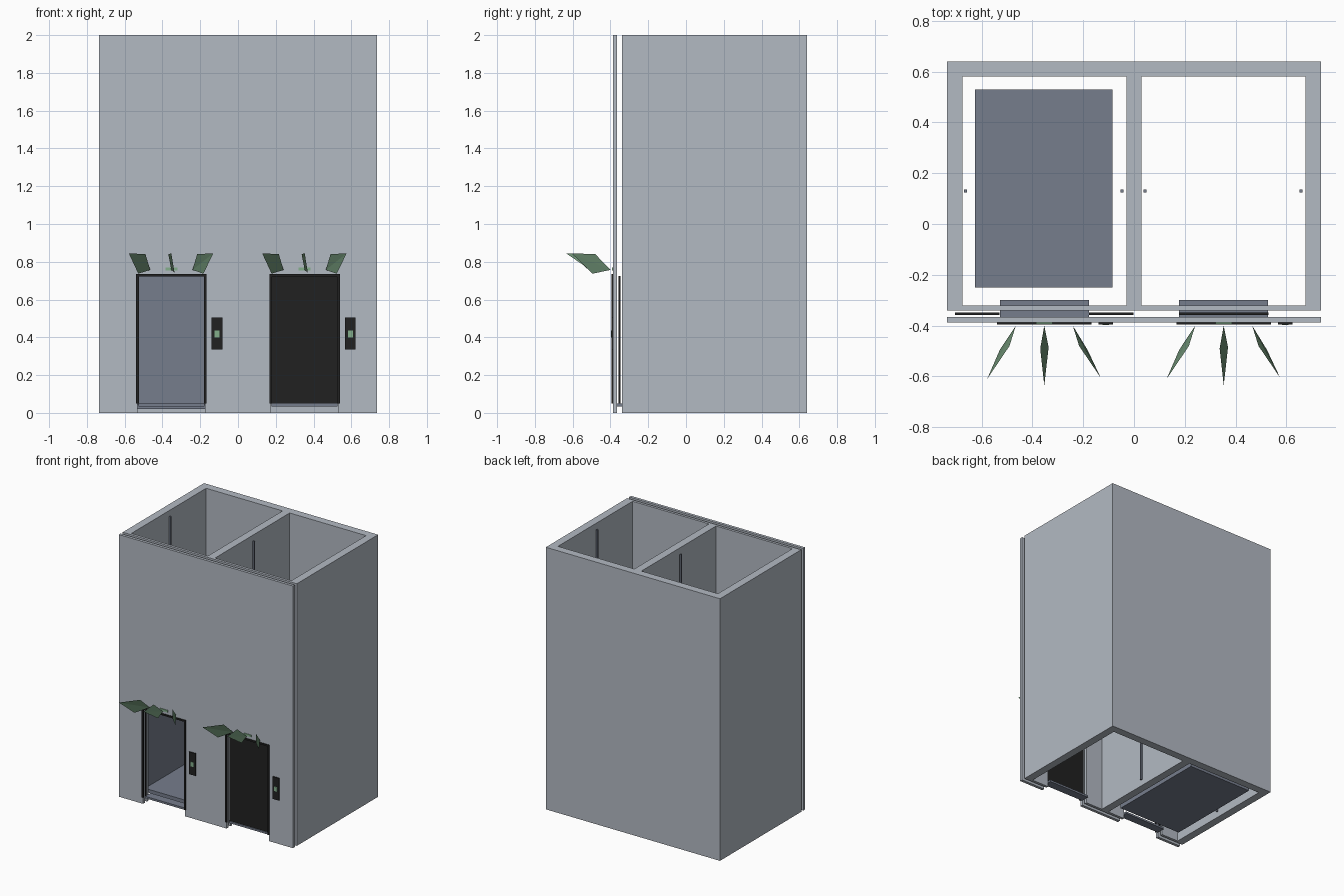
import bpy, bmesh
from mathutils import Vector

if "Cube" in bpy.data.objects:
    bpy.data.objects.remove(bpy.data.objects["Cube"])


def material(name, rgb):
    m = bpy.data.materials.new(name)
    m.diffuse_color = (*rgb, 1)
    m.use_nodes = True
    m.node_tree.nodes["Principled BSDF"].inputs["Base Color"].default_value = m.diffuse_color
    return m


CONCRETE = material("pale_grey", (0.45, 0.49, 0.545))
CABIN = material("slate_grey", (0.18, 0.205, 0.265))
BLACK = material("black", (0.015, 0.015, 0.015))
LEAF = material("leaf_green", (0.16, 0.29, 0.18))
LIGHT = material("light_green", (0.23, 0.43, 0.26))


def finish(name, bm, mat, recalc=True):
    if recalc:
        bmesh.ops.recalc_face_normals(bm, faces=bm.faces)
    me = bpy.data.meshes.new(name)
    bm.to_mesh(me)
    bm.free()
    me.materials.append(mat)
    ob = bpy.data.objects.new(name, me)
    bpy.context.collection.objects.link(ob)
    return ob


def prism(name, points, offset, mat):
    """Extrude a closed 3D outline along an offset."""
    bm = bmesh.new()
    face = bm.faces.new([bm.verts.new(p) for p in points])
    new = bmesh.ops.extrude_face_region(bm, geom=[face], use_keep_orig=True)
    verts = [v for v in new["geom"] if isinstance(v, bmesh.types.BMVert)]
    bmesh.ops.translate(bm, verts=verts, vec=Vector(offset))
    return finish(name, bm, mat)


def box(name, x0, x1, y0, y1, z0, z1, mat):
    pts = [(x0, y0, z0), (x1, y0, z0), (x1, y1, z0), (x0, y1, z0)]
    return prism(name, pts, (0, 0, z1 - z0), mat)


W, H = 0.735, 2.0
DOOR_W, DOOR_TOP, SILL_TOP = 0.178, 0.73, 0.05   # half width, heights
CENTRES = (-0.353, 0.353)

# Shaft: E-shaped plan, closed by a front wall with door notches
plan = [(-W, -0.32), (-0.675, -0.32), (-0.675, 0.58), (-0.03, 0.58),
        (-0.03, -0.32), (0.03, -0.32), (0.03, 0.58), (0.675, 0.58),
        (0.675, -0.32), (W, -0.32), (W, 0.64), (-W, 0.64)]
prism("shaft_walls", [(x, y, 0) for x, y in plan], (0, 0, H), CONCRETE)

outline = [(-W, 0)]
for c in CENTRES:
    outline += [(c - DOOR_W, 0), (c - DOOR_W, DOOR_TOP),
                (c + DOOR_W, DOOR_TOP), (c + DOOR_W, 0)]
outline += [(W, 0), (W, H), (-W, H)]
for name, y, t in (("shaft_front_wall", -0.34, 0.02), ("facade", -0.387, 0.022)):
    prism(name, [(x, y, z) for x, z in outline], (0, t, 0), CONCRETE)

# Guide rails on both sides of each shaft
for i, x in enumerate((-0.663, -0.047, 0.043, 0.658)):
    box(f"guide_rail_{i}", x - 0.006, x + 0.006, 0.124, 0.136, 0.04, 1.96, CABIN)

# Cabin in the left shaft, open towards the door
X0, X1, Y0, Y1, T, TOP = -0.625, -0.085, -0.25, 0.53, 0.015, 0.79
box("cabin_floor", X0, X1, Y0, Y1, 0.02, 0.045, CABIN)
box("cabin_ceiling", X0, X1, Y0, Y1, TOP - T, TOP, CABIN)
box("cabin_back", X0, X1, Y1 - T, Y1, 0.045, TOP - T, CABIN)
box("cabin_left_wall", X0, X0 + T, Y0, Y1 - T, 0.045, TOP - T, CABIN)
box("cabin_right_wall", X1 - T, X1, Y0, Y1 - T, 0.045, TOP - T, CABIN)

# Leaf blade: base, top, tip, bottom, relative to door centre in x
BLADES = {
    "left": [(-0.112, -0.40, 0.757), (-0.137, -0.48, 0.840),
             (-0.225, -0.61, 0.845), (-0.175, -0.495, 0.737)],
    "middle": [(0.0, -0.40, 0.757), (-0.016, -0.49, 0.840),
               (0.0, -0.635, 0.845), (0.017, -0.485, 0.742)],
    "right": [(0.112, -0.40, 0.757), (0.137, -0.48, 0.840),
              (0.222, -0.605, 0.845), (0.170, -0.495, 0.737)],
}

for side, c, slide in (("left", CENTRES[0], 0.176), ("right", CENTRES[1], 0)):
    # Sill and sliding door panels (left open, right closed)
    box(f"{side}_sill", c - 0.175, c + 0.175, -0.365, -0.30, 0.035, SILL_TOP, CABIN)
    for n, s in (("a", -1), ("b", 1)):
        xs = sorted((c + s * slide, c + s * (slide + 0.176)))
        box(f"{side}_door_panel_{n}", *xs, -0.358, -0.348, SILL_TOP, 0.725, BLACK)

    # Door frame
    a, b = DOOR_W + 0.008, DOOR_W - 0.006
    arch = [(-a, SILL_TOP), (-a, 0.735), (a, 0.735), (a, SILL_TOP),
            (b, SILL_TOP), (b, 0.723), (-b, 0.723), (-b, SILL_TOP)]
    prism(f"{side}_door_frame", [(c + x, -0.395, z) for x, z in arch],
          (0, 0.010, 0), BLACK)

    # Call panel with button, and lamp above the door
    p = c + 0.242
    box(f"{side}_call_panel", p - 0.028, p + 0.028, -0.395, -0.386, 0.335, 0.505, BLACK)
    box(f"{side}_call_button", p - 0.013, p + 0.013, -0.398, -0.394, 0.40, 0.435, LIGHT)
    box(f"{side}_door_lamp", c - 0.032, c + 0.032, -0.393, -0.386, 0.755, 0.770, LIGHT)

    # Leaves fanning out above the door
    for n, pts in BLADES.items():
        bm = bmesh.new()
        v = [bm.verts.new((c + x, y, z)) for x, y, z in pts]
        bm.faces.new((v[0], v[1], v[2]))
        bm.faces.new((v[0], v[2], v[3]))
        finish(f"{side}_leaf_{n}", bm, LEAF, recalc=False)
